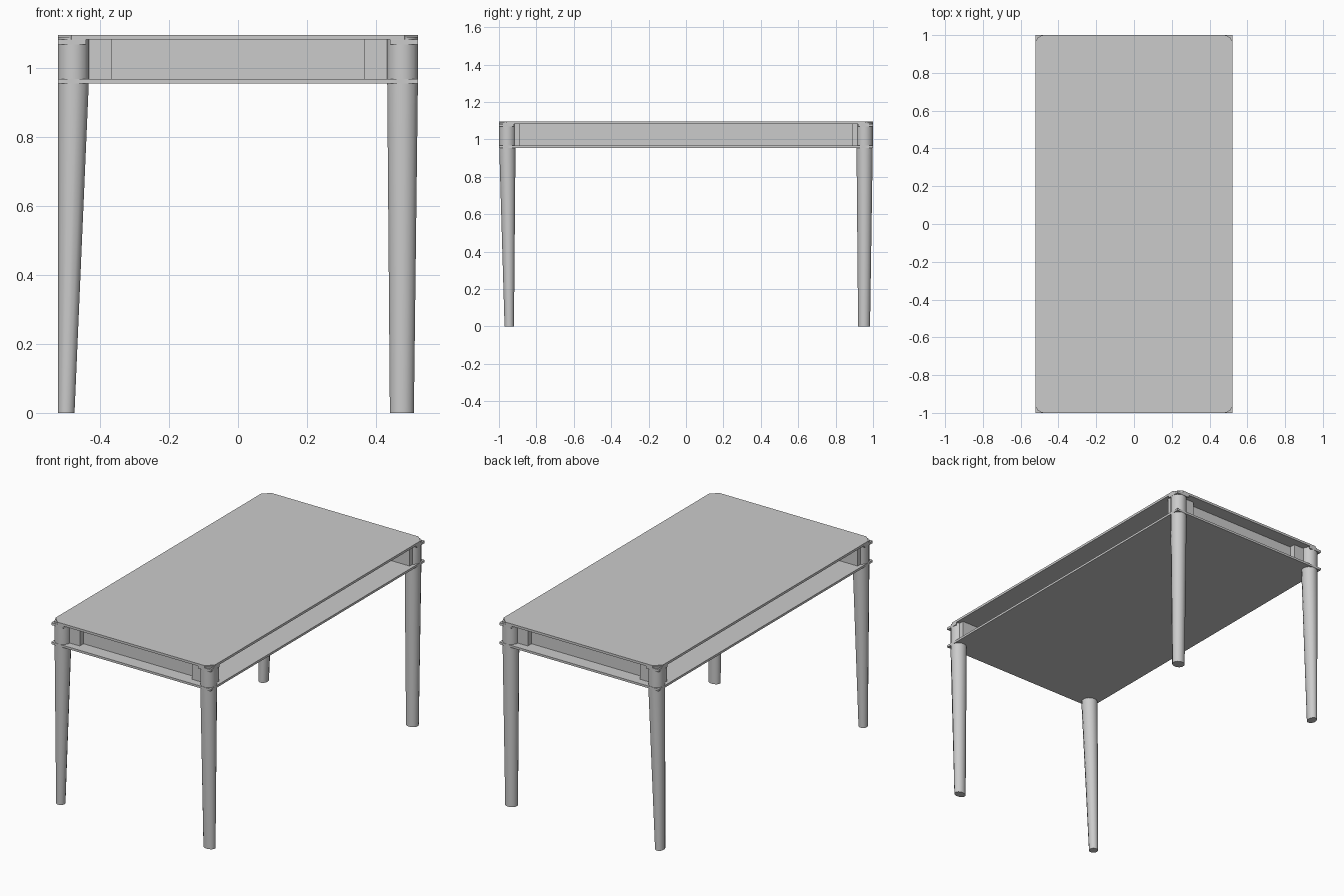
import bpy, bmesh, math
from mathutils import Vector

cube = bpy.data.objects.get("Cube")
if cube:
    bpy.data.objects.remove(cube, do_unlink=True)

grey = bpy.data.materials.new("plain_grey")
grey.use_nodes = True
COLOUR = (0.6, 0.6, 0.6, 1)
grey.diffuse_color = COLOUR
grey.node_tree.nodes["Principled BSDF"].inputs["Base Color"].default_value = COLOUR

HX, HY = 0.522, 1.0


def finish(name, bm, smooth=False):
    bmesh.ops.recalc_face_normals(bm, faces=bm.faces)
    mesh = bpy.data.meshes.new(name)
    bm.to_mesh(mesh)
    bm.free()
    mesh.materials.append(grey)
    ob = bpy.data.objects.new(name, mesh)
    bpy.context.collection.objects.link(ob)
    if smooth:
        bpy.ops.object.select_all(action='DESELECT')
        ob.select_set(True)
        bpy.context.view_layer.objects.active = ob
        bpy.ops.object.shade_smooth_by_angle(angle=math.radians(50))
    return ob


def loft(name, rings, smooth=False):
    """Skin a stack of equal-length rings and cap both ends."""
    bm = bmesh.new()
    loops = [[bm.verts.new(p) for p in ring] for ring in rings]
    n = len(loops[0])
    for low, high in zip(loops, loops[1:]):
        for i in range(n):
            j = (i + 1) % n
            bm.faces.new((low[i], low[j], high[j], high[i]))
    bm.faces.new(loops[0])
    bm.faces.new(loops[-1])
    return finish(name, bm, smooth)


def box(name, x0, x1, y0, y1, z0, z1):
    corners = [(x0, y0), (x1, y0), (x1, y1), (x0, y1)]
    return loft(name, [[(x, y, z) for x, y in corners] for z in (z0, z1)])


def clipped_board(name, cut, z0, z1):
    """Full-size board with its four corners cut off."""
    pts = []
    for sx, sy in ((1, 1), (-1, 1), (-1, -1), (1, -1)):
        pair = [(sx * HX, sy * (HY - cut)), (sx * (HX - cut), sy * HY)]
        pts += pair if sx * sy > 0 else pair[::-1]
    return loft(name, [[(x, y, z) for x, y in pts] for z in (z0, z1)])


# Table top and the open shelf beneath it
clipped_board("table_top", 0.04, 1.082, 1.096)
box("shelf", -HX, HX, -HY, HY, 0.955, 0.968)

# End panels between flanking blocks
for end, sy in (("front", -1), ("back", 1)):
    ya, yb = sorted((sy * 0.92, sy * 0.89))
    box(end + "_panel", -0.367, 0.367, ya, yb, 0.968, 1.082)
    for side, sx in (("right", -1), ("left", 1)):
        xa, xb = sorted((sx * 0.367, sx * 0.5))
        ya, yb = sorted((sy * 0.955, sy * 0.89))
        box(f"{end}_{side}_block", xa, xb, ya, yb, 0.968, 1.082)

# Divider along the middle of the shelf
box("shelf_divider", -0.01, 0.01, -0.89, 0.89, 0.968, 1.082)

# Tapered round legs, the foot offset from the head
SIDES = 12
feet_x = {-1: (-0.498, 0.025), 1: (0.475, 0.036)}
feet_y = {-1: (-0.945, 0.026), 1: (0.952, 0.033)}


def oval(cx, cy, rx, ry, z):
    angles = [2 * math.pi * (i + 0.5) / SIDES for i in range(SIDES)]
    return [(cx + rx * math.cos(a), cy + ry * math.sin(a), z) for a in angles]


for end, sy in (("front", -1), ("back", 1)):
    for side, sx in (("right", -1), ("left", 1)):
        (fx, rx), (fy, ry) = feet_x[sx], feet_y[sy]
        hx, hy = sx * 0.477, sy * 0.955
        loft(f"{end}_{side}_leg", [
            oval(fx, fy, rx, ry, 0.0),
            oval(hx, hy, 0.046, 0.045, 0.955),
            oval(hx, hy, 0.046, 0.045, 1.09)], smooth=True)
        # Pointed bracket on the corner of the leg head
        points = [(sx * HX, sy * HY), (sx * 0.44, sy * HY), (sx * HX, sy * 0.92)]
        loft(f"{end}_{side}_corner_bracket",
             [[(x, y, z) for x, y in points] for z in (1.068, 1.082)])
